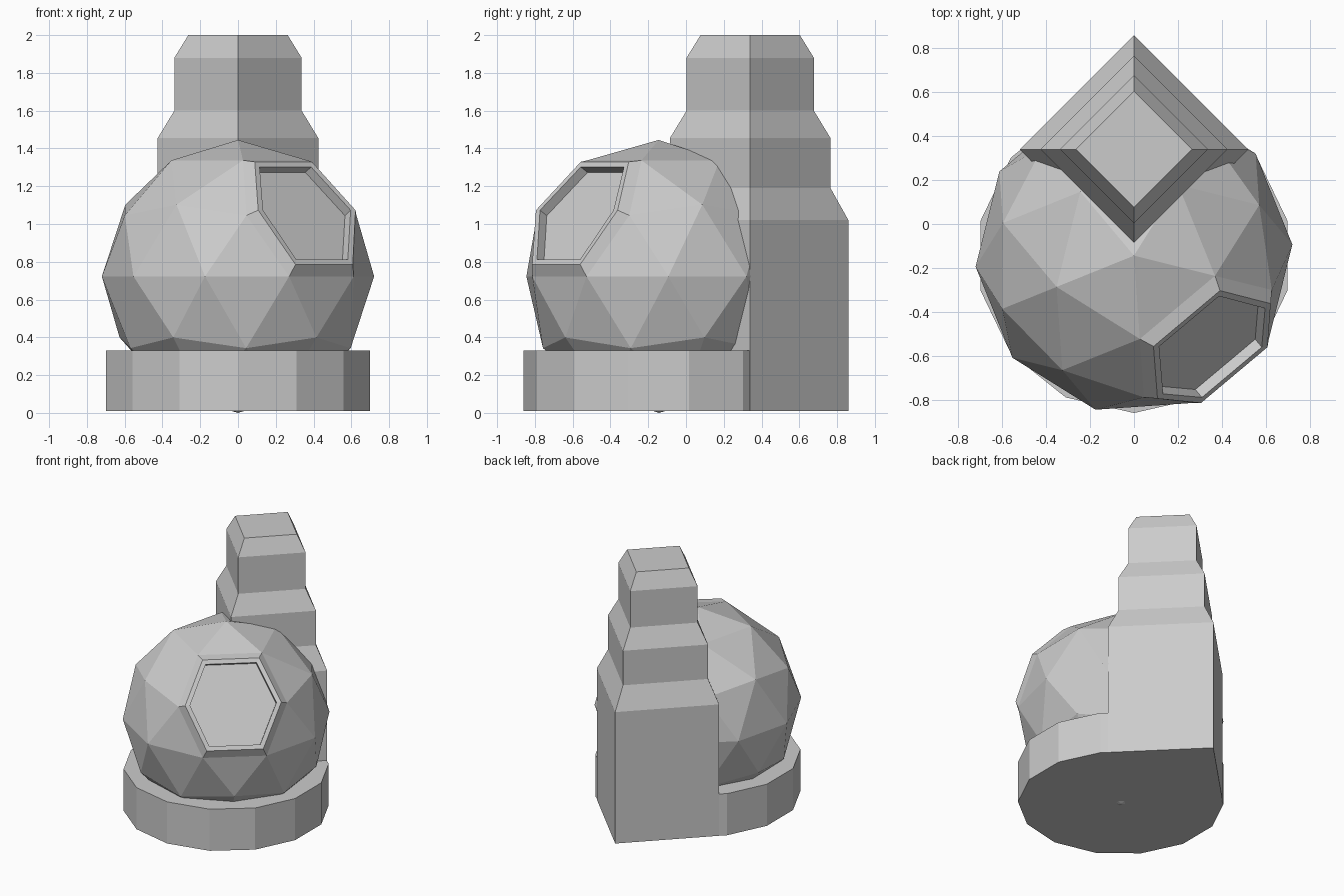
import bpy, bmesh
from math import sin, cos, pi, radians
from mathutils import Vector, Matrix

if "Cube" in bpy.data.objects:
    bpy.data.objects.remove(bpy.data.objects["Cube"])


def finish(bm, name, location):
    bmesh.ops.recalc_face_normals(bm, faces=bm.faces[:])
    mesh = bpy.data.meshes.new(name)
    bm.to_mesh(mesh)
    bm.free()
    obj = bpy.data.objects.new(name, mesh)
    obj.location = location
    bpy.context.collection.objects.link(obj)
    return obj


def lathe(name, sides, profile, location):
    """Stack of regular polygons from (radius, z) pairs, first corner facing front."""
    bm = bmesh.new()
    rings = []
    for r, z in profile:
        angles = [-pi / 2 + 2 * pi * i / sides for i in range(sides)]
        rings.append([bm.verts.new((r * cos(a), r * sin(a), z)) for a in angles])
    for lo, hi in zip(rings, rings[1:]):
        for i in range(sides):
            j = (i + 1) % sides
            bm.faces.new((lo[i], lo[j], hi[j], hi[i]))
    bm.faces.new(rings[0])
    bm.faces.new(rings[-1])
    return finish(bm, name, location)


# Round base slab
lathe("base", 14, [(0.716, 0.01), (0.716, 0.33)], (0, -0.144, 0))

# Stepped square chimney, set diagonally
lathe("chimney", 4,
      [(0.52, 0.01), (0.52, 1.02), (0.425, 1.19), (0.425, 1.455),
       (0.337, 1.60), (0.337, 1.88), (0.263, 2.0)], (0, 0.34, 0))

# Faceted ball with a raised, recessed hexagonal window
R = 0.7225
bm = bmesh.new()
bmesh.ops.create_icosphere(bm, subdivisions=2, radius=R,
                           matrix=Matrix.Rotation(radians(-14), 4, 'Z'))
a = radians(-50)
axis = Vector((0.851 * cos(a), 0.851 * sin(a), 0.526)).normalized()
centre = max(bm.verts, key=lambda v: v.co.dot(axis))
window = bmesh.utils.face_join(centre.link_faces[:])

# Window steps: outer frame wall, frame face, recess
for scale, push in ((0.885, 0.052), (0.90, 0.0), (1.0, -0.055)):
    window = bmesh.ops.extrude_discrete_faces(bm, faces=[window])["faces"][0]
    for v in window.verts:
        depth = v.co.dot(axis)
        v.co = (v.co - axis * depth) * scale + axis * (depth + push)
finish(bm, "ball_body", (0, -0.144, R))
